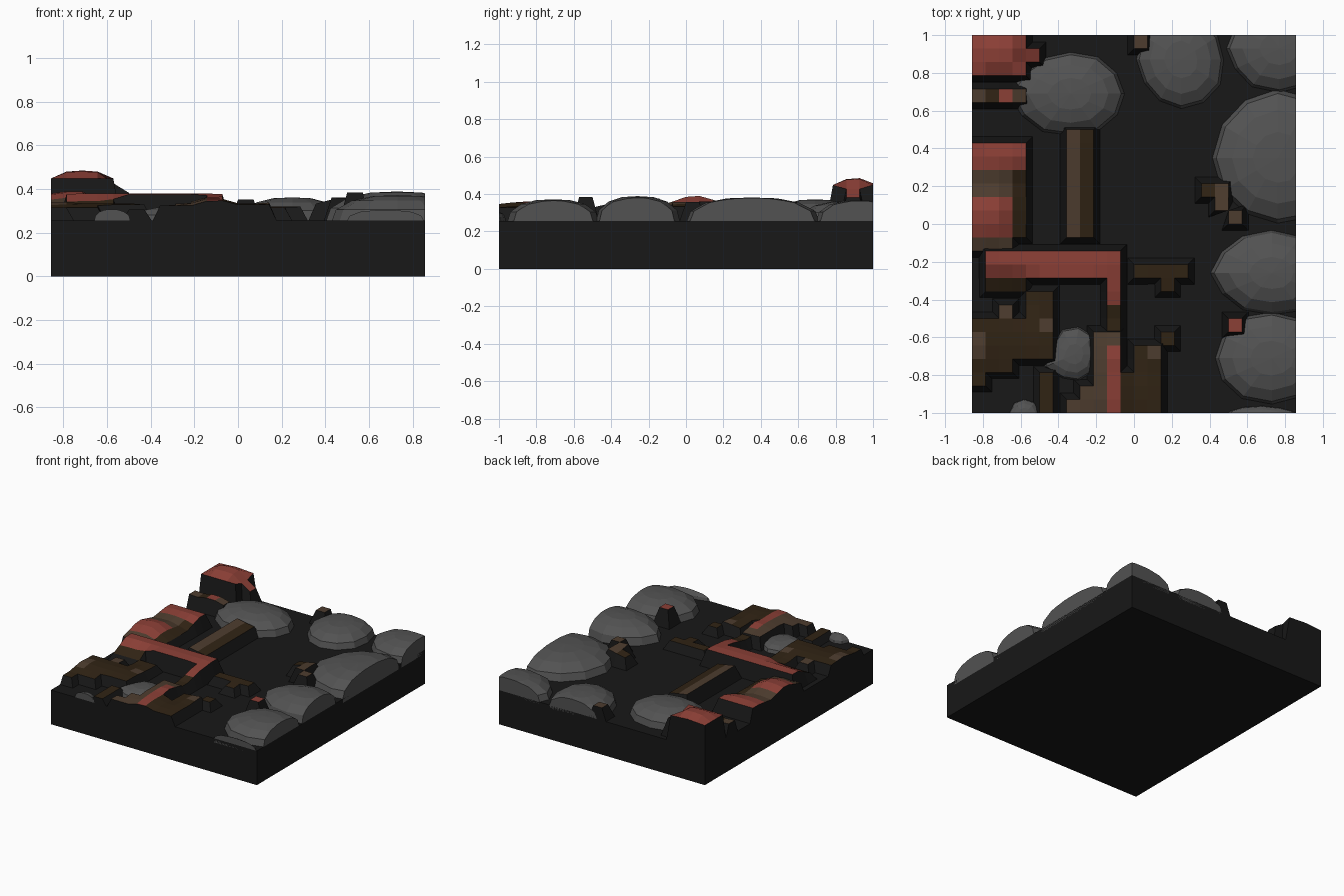
import bpy, bmesh, random
from math import sin, cos, tau
from mathutils import Vector

if "Cube" in bpy.data.objects:
    bpy.data.objects.remove(bpy.data.objects["Cube"])

random.seed(4)
W, D, BASE = 6 / 7, 1.0, 0.257      # half width, half depth, ground height
CELL = 1 / 14                       # debris sits on a 24 x 28 cell grid


def material(name, r, g, b):
    m = bpy.data.materials.new(name)
    m.diffuse_color = (r, g, b, 1)
    m.use_nodes = True
    m.node_tree.nodes["Principled BSDF"].inputs["Base Color"].default_value = m.diffuse_color
    return m


DARK = material("dark_ground", .009, .009, .009)
STONE = material("stone", .085, .085, .085)
RED = material("red_panel", .26, .05, .037)
BROWN = material("brown_rust", .075, .046, .028)
DEEP = material("deep_rust", .030, .017, .007)
MATS = [DARK, RED, BROWN, DEEP]


def finish(name, bm, mats):
    bmesh.ops.recalc_face_normals(bm, faces=bm.faces)
    me = bpy.data.meshes.new(name)
    bm.to_mesh(me)
    bm.free()
    ob = bpy.data.objects.new(name, me)
    for m in mats:
        me.materials.append(m)
    bpy.context.collection.objects.link(ob)
    return ob


def clip(bm):
    """Trim a closed mesh flush with the tile sides."""
    for n, d in (((1, 0, 0), W), ((-1, 0, 0), W), ((0, 1, 0), D), ((0, -1, 0), D)):
        n = Vector(n)
        bmesh.ops.bisect_plane(bm, geom=bm.verts[:] + bm.edges[:] + bm.faces[:],
                               plane_co=n * d, plane_no=n, clear_outer=True)
        rim = [e for e in bm.edges if e.is_boundary]
        if rim:
            bmesh.ops.holes_fill(bm, edges=rim)


def boulder(name, x, y, rx, ry, h, sides=12, spur=None):
    """Faceted dome; spur = (angle index, stretch) pulls one corner outward."""
    bm = bmesh.new()
    radii = [random.uniform(.96, 1.05) for _ in range(sides)]
    if spur:
        radii[spur[0]] *= spur[1]
    rings = []
    for r, z in ((1, -.03), (1, 0), (.94, .42), (.7, .78), (.38, .96)):
        rings.append([bm.verts.new((x + rx * r * k * cos(tau * i / sides),
                                    y + ry * r * k * sin(tau * i / sides),
                                    BASE + (h * z if z > 0 else z)))
                      for i, k in enumerate(radii)])
    for a, b in zip(rings, rings[1:]):
        for i in range(sides):
            j = (i + 1) % sides
            bm.faces.new((a[i], a[j], b[j], b[i]))
    top = bm.verts.new((x, y, BASE + h))
    for i in range(sides):
        bm.faces.new((rings[-1][i], rings[-1][(i + 1) % sides], top))
    bm.faces.new(rings[0])
    clip(bm)
    finish(name, bm, [STONE])


def heap(name, rects, drop=.08):
    """Raised grid cells (i0, j0, i1, j1, height, material) with dark sloped skirts."""
    cells = {}
    for i0, j0, i1, j1, h, m in rects:
        for i in range(i0, i1):
            for j in range(j0, j1):
                cells[i, j] = (h - BASE, MATS.index(m))
    bm, tops, feet = bmesh.new(), {}, {}

    def corner(i, j):
        if (i, j) not in tops:
            near = [(a, b) for a in (-1, 0) for b in (-1, 0) if (i + a, j + b) in cells]
            h = sum(cells[i + a, j + b][0] for a, b in near) / len(near)
            if len(near) < 4:
                h *= 1 - drop
            dx, dy = (-sum(2 * n[k] + 1 for n in near) for k in (0, 1))
            x, y = i * CELL - W, j * CELL - D
            sx, sy = ((d > 0) - (d < 0) for d in (dx, dy))
            tops[i, j] = bm.verts.new((x, y, BASE + h))
            feet[i, j] = bm.verts.new((max(-W, min(W, x + sx * .036)),
                                       max(-D, min(D, y + sy * .036)), BASE - .005))
        return tops[i, j]

    for (i, j), (h, m) in cells.items():
        loop = [(i, j), (i + 1, j), (i + 1, j + 1), (i, j + 1)]
        f = bm.faces.new([corner(*c) for c in loop])
        f.material_index = m
        for k, (a, b) in enumerate(((0, -1), (1, 0), (0, 1), (-1, 0))):
            if (i + a, j + b) not in cells:
                p, q = loop[k], loop[(k + 1) % 4]
                bm.faces.new((tops[q], tops[p], feet[p], feet[q]))
    finish(name, bm, MATS)


# Ground slab
bm = bmesh.new()
bmesh.ops.create_cube(bm, size=1)
for v in bm.verts:
    v.co = (v.co.x * 2 * W, v.co.y * 2 * D, (v.co.z + .5) * BASE)
finish("ground_slab", bm, [DARK])

# Boulders
boulder("boulder_back_left", -.335, .69, .29, .225, .115, spur=(6, 1.08))
boulder("boulder_back", .25, .87, .23, .255, .105)
boulder("boulder_back_right", .77, .93, .28, .225, .11)
boulder("boulder_right_large", .76, .35, .34, .35, .125)
boulder("boulder_right_middle", .73, -.26, .31, .225, .132)
boulder("boulder_right_front", .73, -.71, .31, .24, .115)
boulder("boulder_front_edge", .68, -1.02, .19, .055, .05)
boulder("boulder_small", -.315, -.69, .125, .145, .06, sides=9, spur=(5, 1.4))
boulder("boulder_front_left", -.58, -1.0, .08, .075, .05, sides=8)

# Debris along the left side
heap("tall_red_block", [(4, 26, 5, 27, .40, RED), (0, 25, 4, 28, .475, RED),
                        (1, 26, 3, 28, .485, RED)], drop=.12)
heap("back_left_plank", [(0, 23, 1, 24, .36, BROWN), (1, 23, 2, 24, .35, DEEP),
                         (2, 23, 3, 24, .39, RED), (3, 23, 4, 24, .35, BROWN)])
heap("left_panels", [(0, 17, 4, 20, .37, RED), (0, 20, 4, 20, .35, RED),
                     (0, 16, 3, 18, .35, BROWN), (3, 13, 4, 18, .32, DEEP),
                     (0, 14, 3, 16, .39, RED), (0, 13, 3, 14, .38, RED),
                     (0, 12, 3, 13, .34, BROWN), (1, 11, 3, 12, .33, DEEP)])
heap("fallen_beam", [(7, 13, 8, 21, .36, BROWN), (8, 13, 9, 21, .335, DEEP)], drop=.03)
heap("bent_red_pipe", [(1, 10, 11, 12, .38, RED), (10, 8, 11, 10, .365, RED),
                       (10, 6, 11, 8, .33, DEEP), (1, 9, 4, 10, .31, DEEP)], drop=.03)
heap("front_wreck", [(7, 0, 10, 1, .33, BROWN), (8, 1, 10, 2, .34, BROWN),
                     (9, 2, 10, 6, .35, BROWN), (10, 5, 11, 6, .345, BROWN),
                     (10, 0, 11, 5, .375, RED), (11, 0, 14, 3, .335, DEEP),
                     (12, 3, 14, 5, .33, DEEP), (13, 4, 14, 5, .345, BROWN)])
heap("left_scrap", [(0, 4, 6, 7, .335, DEEP), (4, 7, 6, 9, .32, DEEP),
                    (5, 6, 6, 7, .33, BROWN), (2, 7, 3, 8, .33, BROWN),
                    (0, 2, 1, 4, .32, DEEP), (1, 3, 3, 4, .32, DEEP),
                    (0, 4, 1, 6, .345, BROWN)])

# Loose small pieces
heap("short_plank_front", [(5, 0, 6, 3, .31, DEEP)])
heap("t_scrap", [(12, 10, 16, 11, .325, DEEP), (14, 9, 15, 10, .315, DEEP)])
heap("chip_front", [(14, 5, 15, 6, .32, DEEP)])
heap("chip_back", [(12, 27, 13, 28, .36, BROWN)])
heap("stepped_scrap", [(17, 16, 18, 17, .34, DEEP), (18, 15, 19, 17, .37, BROWN),
                       (19, 14, 20, 15, .365, BROWN)])
heap("red_chip", [(19, 6, 20, 7, .395, RED)])
